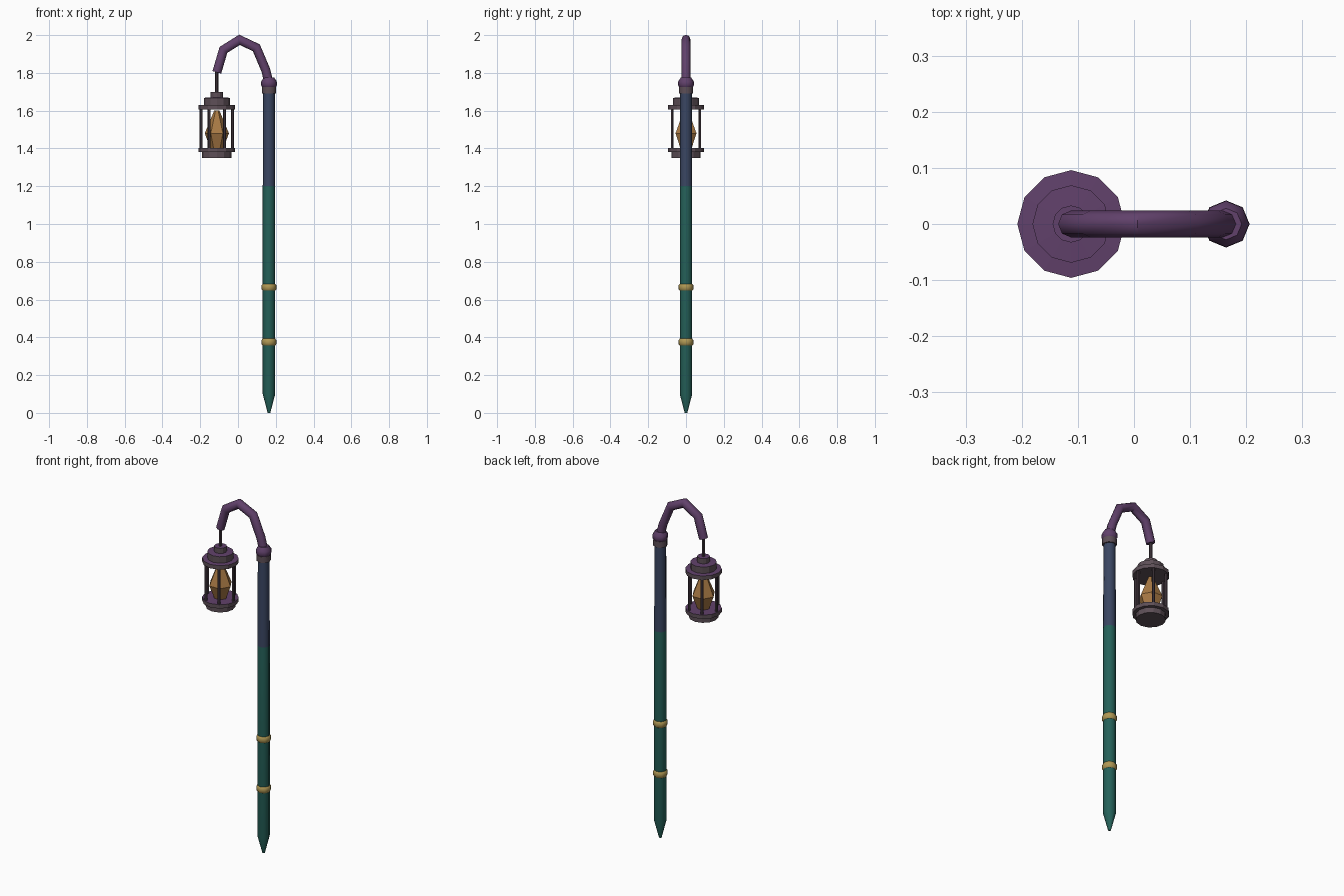
import bpy, bmesh, math
from mathutils import Vector

if "Cube" in bpy.data.objects:
    bpy.data.objects.remove(bpy.data.objects["Cube"])


def mat(name, r, g, b):
    m = bpy.data.materials.new(name)
    lin = lambda c: ((c / 255 + 0.055) / 1.055) ** 2.4 if c > 10 else c / 255 / 12.92
    m.diffuse_color = (lin(r), lin(g), lin(b), 1)
    m.use_nodes = True
    m.node_tree.nodes["Principled BSDF"].inputs["Base Color"].default_value = m.diffuse_color
    return m


GREEN = mat("teal green", 37, 98, 90)
BLUE = mat("slate blue", 58, 70, 98)
PURPLE = mat("plum", 97, 65, 107)
METAL = mat("grey metal", 93, 79, 87)
DARK = mat("dark metal", 70, 58, 66)
GOLD = mat("gold", 176, 152, 84)
AMBER = mat("amber", 168, 121, 68)

PX, LX = 0.164, -0.112   # pole and lantern axes


def skin(name, rings, mats, pick=None, smooth=False):
    """Closed skin over a list of rings of points."""
    bm = bmesh.new()
    vs = [[bm.verts.new(p) for p in ring] for ring in rings]
    n = len(vs[0])
    for a, b in zip(vs, vs[1:]):
        for i in range(n):
            j = (i + 1) % n
            bm.faces.new((a[i], a[j], b[j], b[i]))
    bm.faces.new(vs[0][::-1])
    bm.faces.new(vs[-1])
    bmesh.ops.recalc_face_normals(bm, faces=bm.faces)
    bm.normal_update()
    for f in bm.faces:
        if pick:
            f.material_index = pick(f)
    me = bpy.data.meshes.new(name)
    bm.to_mesh(me)
    bm.free()
    for m in mats:
        me.materials.append(m)
    ob = bpy.data.objects.new(name, me)
    bpy.context.collection.objects.link(ob)
    if smooth:
        bpy.ops.object.select_all(action='DESELECT')
        ob.select_set(True)
        bpy.context.view_layer.objects.active = ob
        bpy.ops.object.shade_smooth_by_angle(angle=math.radians(50))
    return ob


def lathe(name, x, y, profile, sides, mats, pick=None, smooth=False):
    """Turned part from (radius, z) pairs."""
    rings = [[(x + r * math.cos(2 * math.pi * i / sides),
               y + r * math.sin(2 * math.pi * i / sides), z) for i in range(sides)]
             for r, z in profile]
    return skin(name, rings, mats, pick, smooth)


# Pole with a pointed foot, green below and blue above
lathe("pole", PX, 0, [(0.007, 0), (0.033, 0.1), (0.033, 1.2), (0.031, 1.72)], 8,
      [GREEN, BLUE], lambda f: int(f.calc_center_median().z > 1.25), True)

# Gold bands
for i, z in enumerate((0.375, 0.665)):
    lathe(f"band_{i + 1}", PX, 0, [(0.033, z - 0.018), (0.039, z - 0.011), (0.039, z + 0.011),
                                   (0.033, z + 0.018)], 8, [GOLD], None, True)

# Collars at the top of the pole
lathe("metal_collar", PX, 0, [(0.038, 1.69), (0.038, 1.725)], 8, [METAL], None, True)
lathe("plum_collar", PX, 0, [(0.036, 1.725), (0.042, 1.735), (0.041, 1.755), (0.028, 1.775)], 8,
      [PURPLE], None, True)

# Hooked arm swept along its path with mitred joints
path = [Vector(p) for p in ((0.163, 1.75), (0.147, 1.815), (0.097, 1.933), (0.008, 1.975),
                            (-0.077, 1.922), (-0.112, 1.803))]
rings = []
for k, p in enumerate(path):
    d0 = (p - path[k - 1]).normalized() if k else None
    d1 = (path[k + 1] - p).normalized() if k < len(path) - 1 else None
    t = ((d0 or d1) + (d1 or d0)).normalized()
    nrm = Vector((-t.y, t.x)) / t.dot(d0 or d1)
    ring = []
    for i in range(8):
        a = 2 * math.pi * i / 8
        q = p + nrm * 0.024 * math.cos(a)
        ring.append((q.x, 0.024 * math.sin(a), q.y))
    rings.append(ring)
skin("arm", rings, [PURPLE], None, True)

# Hanging rod
lathe("hanging_rod", LX, 0, [(0.009, 1.68), (0.009, 1.82)], 6, [DARK])

# Lantern cap: stepped discs, plum on top and metal on the sides
lathe("lantern_cap", LX, 0,
      [(0.096, 1.606), (0.096, 1.629), (0.069, 1.631), (0.069, 1.668), (0.033, 1.67),
       (0.033, 1.70)], 12, [METAL, PURPLE], lambda f: int(f.normal.z > 0.5))

# Lantern base
lathe("lantern_base", LX, 0,
      [(0.078, 1.35), (0.078, 1.38), (0.096, 1.381), (0.096, 1.403)], 12,
      [METAL, PURPLE], lambda f: int(f.normal.z > 0.5))

# Six posts around the flame
for i in range(6):
    a = math.pi * i / 3
    lathe(f"lantern_post_{i + 1}", LX + 0.083 * math.cos(a), 0.083 * math.sin(a),
          [(0.008, 1.395), (0.008, 1.615)], 6, [DARK])

# Faceted amber flame
lathe("flame", LX, 0, [(0.034, 1.40), (0.064, 1.48), (0.014, 1.60)], 6, [AMBER])
